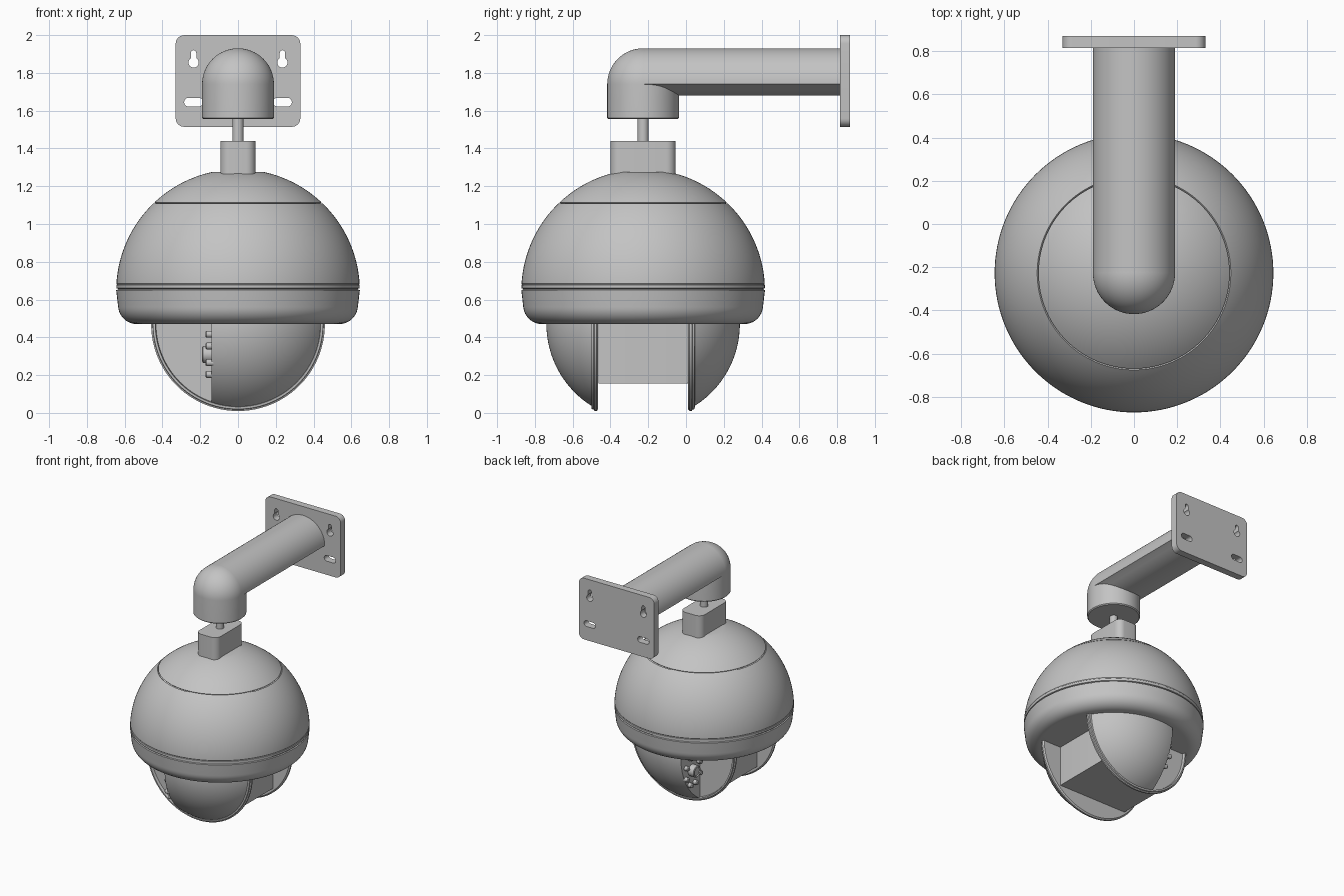
import bpy, bmesh
from math import sin, cos, pi, radians
from mathutils import Matrix, Vector

if "Cube" in bpy.data.objects:
    bpy.data.objects.remove(bpy.data.objects["Cube"])

grey = bpy.data.materials.new("housing_grey")
grey.use_nodes = True
grey.diffuse_color = (0.55, 0.55, 0.55, 1)
grey.node_tree.nodes["Principled BSDF"].inputs["Base Color"].default_value = (0.55, 0.55, 0.55, 1)

CY = -0.227                               # y of the vertical axis
AXIS = Matrix.Translation((0, CY, 0))
UPRIGHT = Matrix.Rotation(pi / 2, 4, 'X')  # flat outline stood up, facing front


def arc(cx, cy, r, a0, a1, n=24):
    angles = [radians(a0 + (a1 - a0) * i / n) for i in range(n + 1)]
    return [(cx + r * cos(a), cy + r * sin(a)) for a in angles]


def rounded_rect(w, h, r, cx=0, cy=0):
    x, y, pts = w / 2 - r, h / 2 - r, []
    for i, (sx, sy) in enumerate([(1, 1), (-1, 1), (-1, -1), (1, -1)]):
        pts += arc(cx + sx * x, cy + sy * y, r, 90 * i, 90 * i + 90, 8)
    return pts


def finish(bm, name, matrix):
    bmesh.ops.transform(bm, matrix=matrix, verts=bm.verts)
    bmesh.ops.remove_doubles(bm, verts=bm.verts, dist=0.0002)
    bmesh.ops.recalc_face_normals(bm, faces=bm.faces)
    mesh = bpy.data.meshes.new(name)
    bm.to_mesh(mesh)
    bm.free()
    mesh.materials.clear()
    mesh.materials.append(grey)
    mesh.shade_smooth()
    mesh.set_sharp_from_angle(angle=radians(32))
    obj = bpy.data.objects.new(name, mesh)
    bpy.context.collection.objects.link(obj)
    return obj


def lathe(name, profile, matrix=AXIS, steps=96, cut_x=None):
    """Spin a (radius, height) profile round z, optionally slicing off x < cut_x."""
    bm = bmesh.new()
    vs = [bm.verts.new((r, 0, z)) for r, z in profile]
    es = [bm.edges.new(p) for p in zip(vs, vs[1:])]
    bmesh.ops.spin(bm, geom=vs + es, cent=(0, 0, 0), axis=(0, 0, 1),
                   angle=2 * pi, steps=steps, use_duplicate=False)
    bmesh.ops.remove_doubles(bm, verts=bm.verts, dist=0.0002)
    if cut_x is not None:
        cut = bmesh.ops.bisect_plane(bm, geom=bm.verts[:] + bm.edges[:] + bm.faces[:],
                                     plane_co=(cut_x, 0, 0), plane_no=(1, 0, 0), clear_inner=True)
        rim = [e for e in cut["geom_cut"] if isinstance(e, bmesh.types.BMEdge)]
        bmesh.ops.holes_fill(bm, edges=rim, sides=0)
    return finish(bm, name, matrix)


def prism(name, loops, depth, matrix):
    """Extrude a closed outline; further loops become holes."""
    curve = bpy.data.curves.new(name, 'CURVE')
    curve.dimensions, curve.fill_mode, curve.extrude = '2D', 'BOTH', depth / 2
    for loop in loops:
        spline = curve.splines.new('POLY')
        spline.points.add(len(loop) - 1)
        for p, (x, y) in zip(spline.points, loop):
            p.co = (x, y, 0, 1)
        spline.use_cyclic_u = True
    temp = bpy.data.objects.new("outline", curve)
    mesh = bpy.data.meshes.new_from_object(temp)
    bm = bmesh.new()
    bm.from_mesh(mesh)
    bpy.data.objects.remove(temp)
    bpy.data.meshes.remove(mesh)
    bpy.data.curves.remove(curve)
    return finish(bm, name, matrix)


# Wall plate with keyholes and slots
def keyhole(x):
    z = 1.855
    hole = arc(x, z, 0.027, 122, 418, 20) + arc(x, z + 0.051, 0.014, 0, 180, 8)
    return hole


holes = []
for x in (-0.235, 0.235):
    holes += [keyhole(x), rounded_rect(0.1, 0.045, 0.022, x, 1.645)]
prism("wall_plate", [rounded_rect(0.66, 0.485, 0.045, 0, 1.757)] + holes, 0.055,
      Matrix.Translation((0, 0.842, 0)) @ UPRIGHT)

# Arm: round on top, shallow curve underneath
belly = [(-0.19 + 0.38 * i / 16, 1.68 + 0.065 * (i / 8 - 1) ** 2) for i in range(1, 16)]
arm_length = 0.82 - CY
prism("wall_arm", [arc(0, 1.74, 0.19, 0, 180, 32) + belly], arm_length,
      Matrix.Translation((0, CY + arm_length / 2, 0)) @ UPRIGHT)

# Elbow, rod and neck
lathe("arm_elbow", [(0, 1.555), (0.183, 1.555), (0.19, 1.562)] + arc(0, 1.74, 0.19, 0, 90), steps=64)
lathe("hanging_rod", [(0, 1.42), (0.029, 1.42), (0.029, 1.57), (0, 1.57)], steps=32)
prism("neck_block", [rounded_rect(0.186, 0.345, 0.05)], 0.2, Matrix.Translation((0, CY, 1.34)))

# Dome housing with a lower band and two seam grooves
dome = [(0, 0.47)] + arc(0.535, 0.57, 0.1, -90, -5, 12) + [(0.642, 0.625), (0.645, 0.65)]
dome += [(0.636, 0.653), (0.636, 0.657), (0.644, 0.66), (0.644, 0.677), (0.641, 0.68)]
dome += arc(0, 0.645, 0.645, 3.5, 46, 28) + arc(0, 0.645, 0.636, 46, 46.7, 1)
dome += arc(0, 0.645, 0.645, 46.7, 77.6, 16) + [(0, 1.275)]
lathe("dome_housing", dome, steps=128)

# Camera block between the two pods
block = prism("camera_block", [rounded_rect(0.6, 0.475, 0.003)], 0.4,
              Matrix.Translation((0, CY, 0.355)))

# Front and back pods: rimmed disc, sliced ball cap, lens and lamps
FACE, BALL, CUT = 0.238, 0.512, -0.14
rim = [(0, 0), (0.45, 0), (0.46, 0.008), (0.46, 0.02), (0.452, 0.024), (0.45, 0.034),
       (0.438, 0.036), (0.434, 0.014), (0, 0.014)]
start = 28.5
ball = [(0, FACE + 0.01)] + arc(0, 0, BALL, start, 90, 30)
lens = [(0, -0.01), (0.045, -0.01), (0.045, 0.045), (0.038, 0.05), (0.032, 0.044), (0, 0.044)]
lamp = [(0, -0.01), (0.018, -0.01), (0.018, 0.026), (0.013, 0.032), (0, 0.032)]
for side, s in (("front", -1), ("back", 1)):
    pod = Matrix.Translation((0, CY, 0.47)) @ Matrix(
        ((1, 0, 0, 0), (0, 0, s, 0), (0, 1, 0, 0), (0, 0, 0, 1)))
    lathe(side + "_pod_rim", rim, pod @ Matrix.Translation((0, 0, FACE)))
    lathe(side + "_pod_ball", ball, pod, cut_x=CUT)
    outward = Matrix.Rotation(-pi / 2, 4, 'Y')
    centre = Vector((CUT, -0.16, 0.355))
    lathe(side + "_lens", lens, pod @ Matrix.Translation(centre) @ outward, 32)
    for i in range(8):
        a = 2 * pi * (i + 0.5) / 8
        spot = centre + Vector((0, 0.115 * sin(a), 0.085 * cos(a)))
        lathe(f"{side}_lamp_{i + 1}", lamp, pod @ Matrix.Translation(spot) @ outward, 16)
